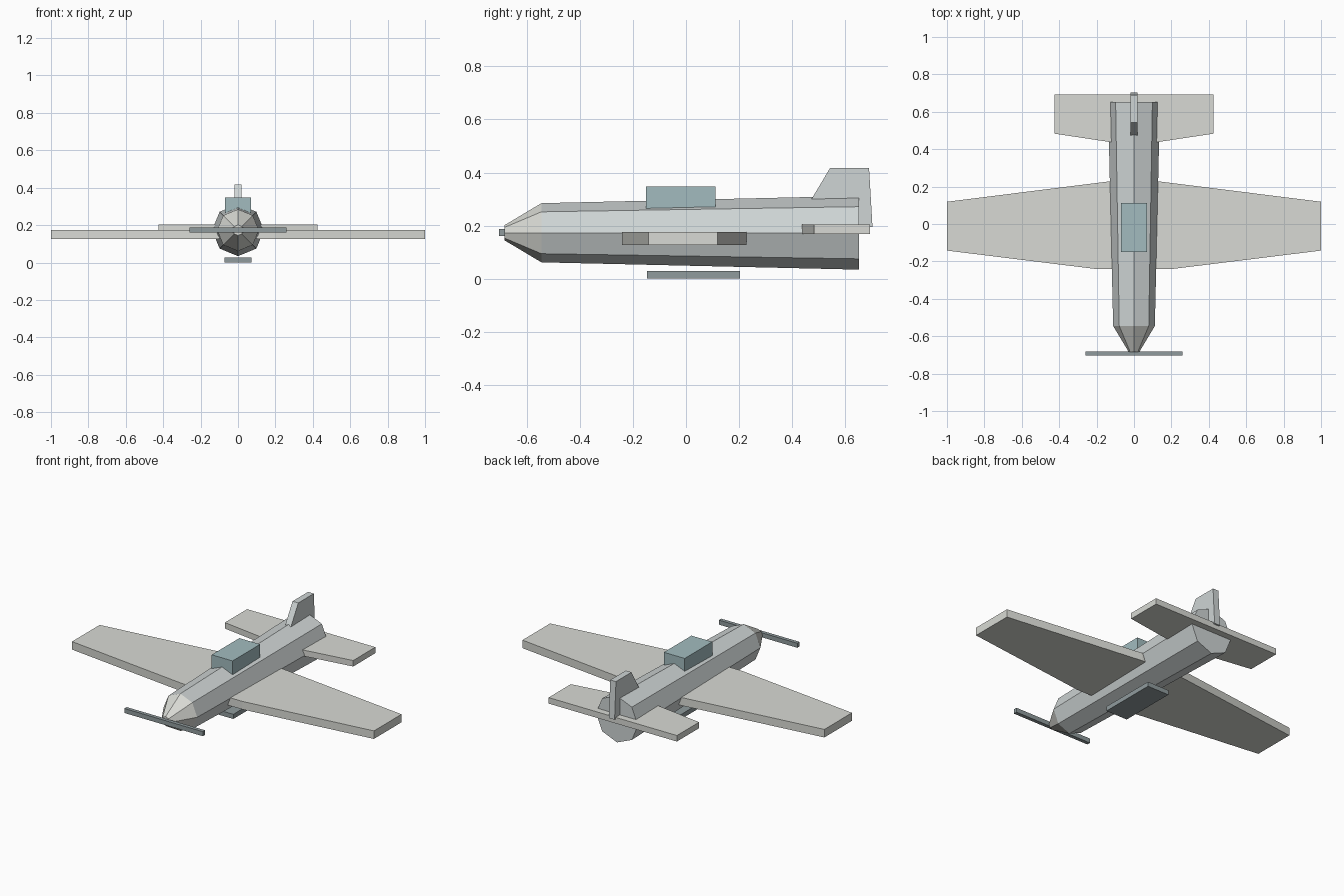
import bpy
import math
from mathutils import Matrix

if "Cube" in bpy.data.objects:
    bpy.data.objects.remove(bpy.data.objects["Cube"])


def paint(name, rgb):
    mat = bpy.data.materials.new(name)
    mat.diffuse_color = (*rgb, 1)
    mat.use_nodes = True
    mat.node_tree.nodes["Principled BSDF"].inputs["Base Color"].default_value = mat.diffuse_color
    return mat


HULL = paint("hull_grey", (0.62, 0.66, 0.66))
WING = paint("wing_grey", (0.69, 0.70, 0.66))
GLASS = paint("teal_glass", (0.36, 0.50, 0.52))
DARK = paint("dark_slate", (0.28, 0.33, 0.34))
AXIS_Z = 0.173


def make(name, verts, faces, mat):
    mesh = bpy.data.meshes.new(name)
    mesh.from_pydata(verts, [], faces)
    mesh.materials.append(mat)
    obj = bpy.data.objects.new(name, mesh)
    bpy.context.collection.objects.link(obj)
    return obj


def loft(name, a, b, mat):
    """Closed solid between two matching outlines."""
    n = len(a)
    faces = [tuple(reversed(range(n))), tuple(range(n, 2 * n))]
    faces += [(i, (i + 1) % n, n + (i + 1) % n, n + i) for i in range(n)]
    return make(name, a + b, faces, mat)


def octagon(y, r):
    angles = [math.tau * i / 8 for i in range(8)]
    return [(r * math.sin(a), y, AXIS_Z + r * math.cos(a)) for a in angles]


def box(name, x, y, z, mat):
    """Box centred on x, with half width x and (low, high) ranges in y and z."""
    outline = [(-x, y[0]), (x, y[0]), (x, y[1]), (-x, y[1])]
    return loft(name, [(*p, z[0]) for p in outline], [(*p, z[1]) for p in outline], mat)


def plank(name, half, z, mat):
    """Symmetric flat surface from its right-hand outline, front to back."""
    outline = half + [(-x, y) for x, y in reversed(half)]
    return loft(name, [(*p, z[0]) for p in outline], [(*p, z[1]) for p in outline], mat)


# Octagonal body widening to the rear, and its cut-off nose cone
loft("fuselage", octagon(0.653, 0.139), octagon(-0.545, 0.1115), HULL)
loft("nose_cone", octagon(-0.545, 0.1115), octagon(-0.685, 0.028), WING)

# Tapered wing and tailplane
plank("main_wing", [(0.2, -0.241), (1, -0.142), (1, 0.119), (0.13, 0.228)], (0.127, 0.175), WING)
plank("tailplane", [(0.12, 0.437), (0.425, 0.483), (0.425, 0.693)], (0.168, 0.204), WING)

# Upright fin with swept leading edge
fin = [(0.41, 0.194), (0.543, 0.417), (0.69, 0.417), (0.703, 0.194)]
loft("tail_fin", [(0.019, y, z) for y, z in fin], [(-0.019, y, z) for y, z in fin], HULL)

# Canopy, propeller and belly skid
box("canopy", 0.069, (-0.15, 0.111), (0.25, 0.348), GLASS)
box("propeller", 0.26, (-0.704, -0.682), (0.16, 0.187), DARK)
box("belly_skid", 0.072, (-0.147, 0.204), (0.0, 0.028), DARK)
